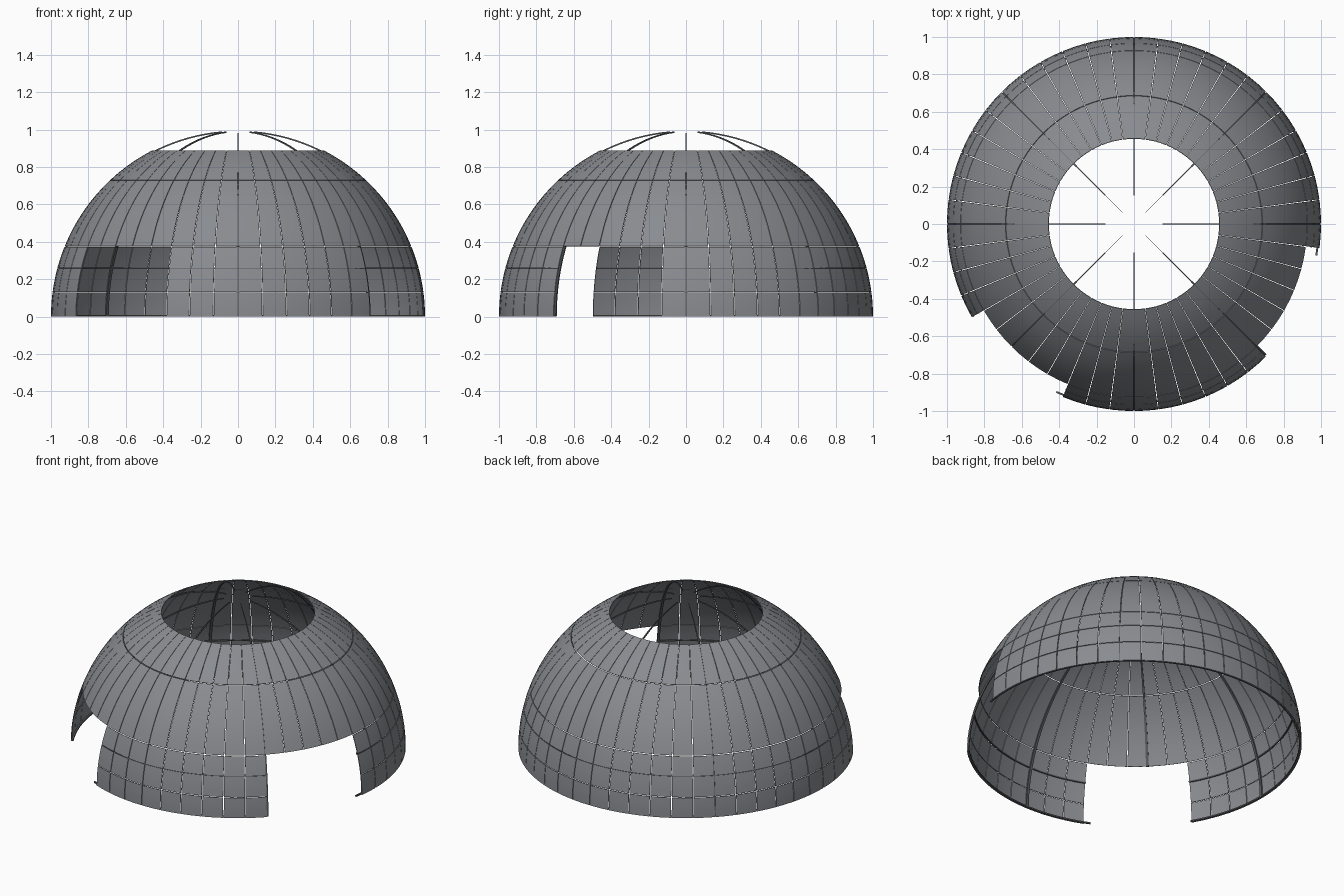
import bpy, bmesh, math
from mathutils import Vector

if "Cube" in bpy.data.objects:
    bpy.data.objects.remove(bpy.data.objects["Cube"])

def material(name, rgb):
    m = bpy.data.materials.new(name)
    m.diffuse_color = (*rgb, 1)
    m.use_nodes = True
    m.node_tree.nodes["Principled BSDF"].inputs["Base Color"].default_value = m.diffuse_color
    return m

PANEL = material("panel grey", (0.25, 0.26, 0.28))
FRAME = material("frame dark grey", (0.10, 0.104, 0.112))

STEP = 7.5                                   # panel width in degrees
ROWS = [0, 7.5, 15, 22, 46.7, 62.9]          # panel row limits in elevation
OPENINGS = [(210, 247.5), (315, 352.5)]      # doorways through the lower rows
GAP = 0.12                                   # half of the seam in degrees

def sphere(az, el, r):
    """Point on a sphere, angles in degrees."""
    a, e = math.radians(az), math.radians(el)
    return Vector((math.cos(e) * math.cos(a), math.cos(e) * math.sin(a), math.sin(e))) * r

def block(bm, fn, nu, nv):
    """Curved box; fn(u, v, w) gives its points, w runs inside to outside."""
    g = [[[bm.verts.new(fn(i / nu, j / nv, w)) for j in range(nv + 1)]
          for i in range(nu + 1)] for w in (0, 1)]
    faces = []
    for i in range(nu):
        for j in range(nv):
            for s in g:
                faces.append((s[i][j], s[i + 1][j], s[i + 1][j + 1], s[i][j + 1]))
        for j in (0, nv):
            faces.append((g[0][i][j], g[0][i + 1][j], g[1][i + 1][j], g[1][i][j]))
    for j in range(nv):
        for i in (0, nu):
            faces.append((g[0][i][j], g[0][i][j + 1], g[1][i][j + 1], g[1][i][j]))
    for f in faces:
        bm.faces.new(f)

def finish(bm, name, mat):
    bmesh.ops.recalc_face_normals(bm, faces=bm.faces)
    me = bpy.data.meshes.new(name)
    bm.to_mesh(me)
    bm.free()
    me.materials.append(mat)
    for p in me.polygons:
        p.use_smooth = True
    me.set_sharp_from_angle(angle=math.radians(30))
    bpy.context.collection.objects.link(bpy.data.objects.new(name, me))

def in_opening(az):
    return any(a < az < b for a, b in OPENINGS)

# Shell panels, one object per row, separated by narrow seams
for row, (e0, e1) in enumerate(zip(ROWS, ROWS[1:])):
    bm = bmesh.new()
    lo = e0 + (GAP if row else 0.0)
    hi = e1 - GAP
    for k in range(48):
        a0 = k * STEP
        if row < 3 and in_opening(a0 + STEP / 2):
            continue
        block(bm, lambda u, v, w: sphere(a0 + GAP + (STEP - 2 * GAP) * u,
                                         lo + (hi - lo) * v, 0.995 + 0.005 * w),
              2, max(3, round((e1 - e0) / 3)))
    finish(bm, f"panel_row_{row + 1}", PANEL)

# Eight curved ribs that taper towards the open crown
for k in range(8):
    az, top, half = k * 45, 85, 0.5
    start = 22 if in_opening(az) else 0
    bm = bmesh.new()
    block(bm, lambda u, v, w: sphere(az + half * (2 * u - 1), start + (top - start) * v,
                                     0.986 + 0.008 * w), 1, 32)
    finish(bm, f"rib_{k + 1}", FRAME)

# Base ring and mid ring, interrupted at the doorways
ARCS = [(247.5, 315), (352.5, 570)]
for name, z, h, r0, r1, extra in (("base_ring", 0.0, 0.009, 0.984, 0.994, 2.3),
                                  ("mid_ring", 0.254, 0.009, 0.953, 0.960, 0.0)):
    bm = bmesh.new()
    for a0, a1 in ARCS:
        s = a0 - extra
        def ring(u, v, w):
            a = math.radians(s + (a1 - s) * u)
            r = r0 + (r1 - r0) * w
            return Vector((r * math.cos(a), r * math.sin(a), z + h * v))
        block(bm, ring, round((a1 - s) / 3), 1)
    finish(bm, name, FRAME)
